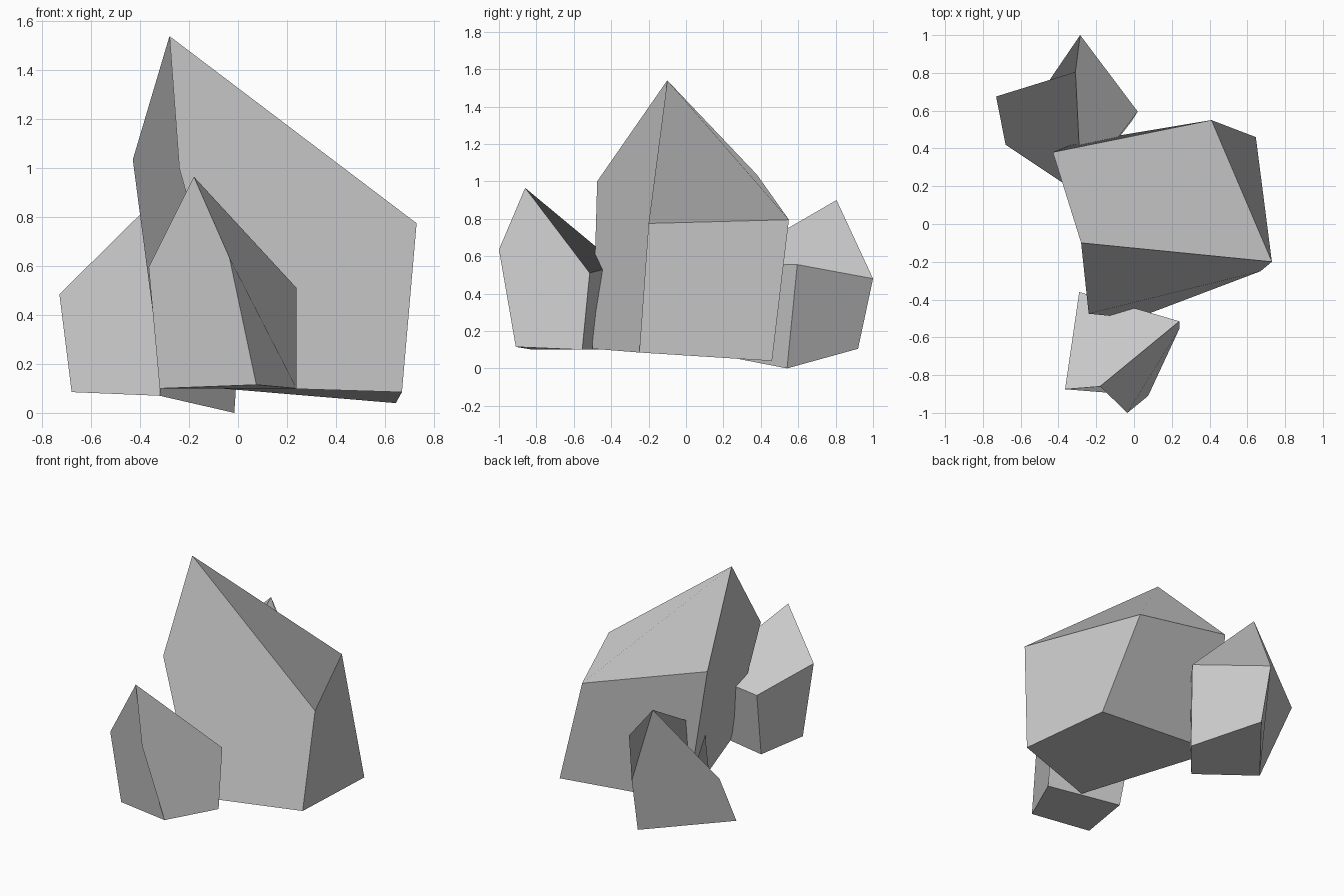
import bpy, bmesh

if "Cube" in bpy.data.objects:
    bpy.data.objects.remove(bpy.data.objects["Cube"], do_unlink=True)

stone = bpy.data.materials.new("stone_grey")
stone.use_nodes = True
grey = (0.58, 0.58, 0.58, 1)
stone.diffuse_color = grey
bsdf = stone.node_tree.nodes["Principled BSDF"]
bsdf.inputs["Base Color"].default_value = grey
bsdf.inputs["Roughness"].default_value = 0.9

# Every stone shares one layout: peak P, shoulders A-D, base corners E-H
FACETS = "PABC GHDPC HEAPD BCGF ABFE GHEF"


def rock(name, **corners):
    """Faceted stone: lettered corners joined by broad flat-shaded facets."""
    bm = bmesh.new()
    v = {key: bm.verts.new(co) for key, co in corners.items()}
    for facet in FACETS.split():
        bm.faces.new([v[key] for key in facet])
    bmesh.ops.recalc_face_normals(bm, faces=bm.faces)
    mesh = bpy.data.meshes.new(name)
    bm.to_mesh(mesh)
    bm.free()
    mesh.materials.append(stone)
    obj = bpy.data.objects.new(name, mesh)
    bpy.context.collection.objects.link(obj)


# Tall central stone
rock("large_rock",
     P=(-0.28, -0.10, 1.54),
     A=(0.73, -0.20, 0.775), B=(0.41, 0.55, 0.795),
     C=(-0.43, 0.38, 1.035), D=(-0.24, -0.475, 1.0),
     E=(0.67, -0.25, 0.085), F=(0.645, 0.46, 0.04),
     G=(-0.31, 0.43, 0.12), H=(0.01, -0.50, 0.105))

# Small stone in front
rock("front_rock",
     P=(-0.18, -0.86, 0.965),
     A=(0.24, -0.515, 0.51), B=(-0.29, -0.36, 0.55),
     C=(-0.365, -0.875, 0.595), D=(-0.035, -1.0, 0.635),
     E=(0.24, -0.555, 0.10), F=(-0.26, -0.45, 0.10),
     G=(-0.32, -0.82, 0.10), H=(0.075, -0.91, 0.115))

# Small stone behind
rock("back_rock",
     P=(-0.31, 0.805, 0.90),
     A=(-0.28, 0.20, 0.55), B=(0.02, 0.595, 0.555),
     C=(-0.285, 1.0, 0.48), D=(-0.73, 0.675, 0.485),
     E=(-0.32, 0.18, 0.07), F=(-0.015, 0.54, 0.0),
     G=(-0.275, 0.92, 0.105), H=(-0.68, 0.42, 0.085))
